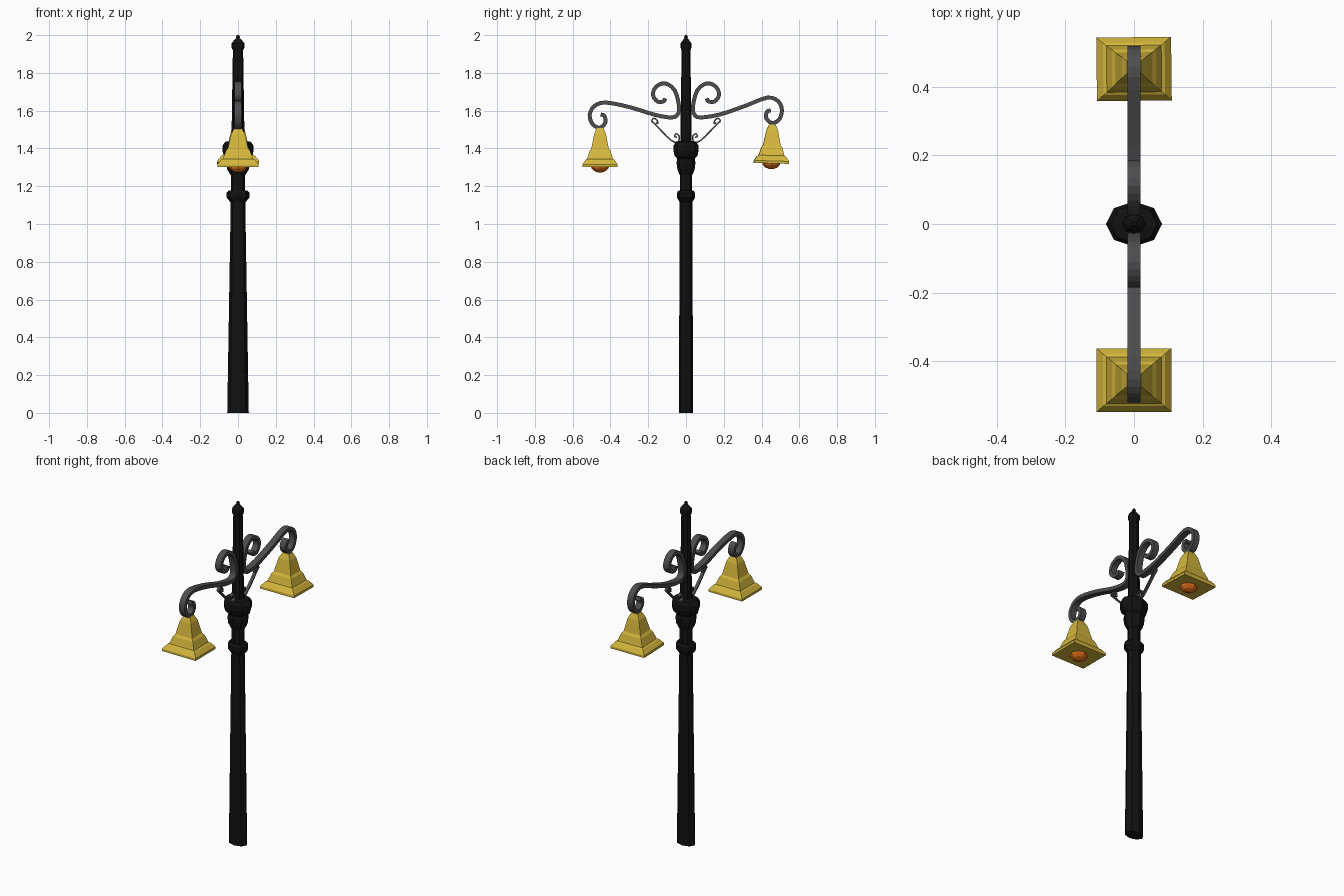
import bpy, bmesh, math
from mathutils import Vector

if "Cube" in bpy.data.objects:
    bpy.data.objects.remove(bpy.data.objects["Cube"])


def material(name, rgb):
    m = bpy.data.materials.new(name)
    m.diffuse_color = (*rgb, 1)
    m.use_nodes = True
    m.node_tree.nodes["Principled BSDF"].inputs["Base Color"].default_value = m.diffuse_color
    return m


BLACK = material("black_iron", (0.006, 0.006, 0.006))
GREY = material("grey_iron", (0.075, 0.075, 0.078))
YELLOW = material("yellow_shade", (0.66, 0.47, 0.045))
ORANGE = material("orange_bulb", (0.75, 0.16, 0.01))


def loft(name, rings, mat):
    """Skin a list of equal-length point rings and cap both ends."""
    bm = bmesh.new()
    vs = [[bm.verts.new(p) for p in r] for r in rings]
    n = len(vs[0])
    for a, b in zip(vs, vs[1:]):
        for i in range(n):
            j = (i + 1) % n
            bm.faces.new((a[i], a[j], b[j], b[i]))
    bm.faces.new(vs[0][::-1])
    bm.faces.new(vs[-1])
    bmesh.ops.recalc_face_normals(bm, faces=bm.faces)
    me = bpy.data.meshes.new(name)
    bm.to_mesh(me)
    bm.free()
    me.materials.append(mat)
    ob = bpy.data.objects.new(name, me)
    bpy.context.collection.objects.link(ob)
    return ob


def tower(name, profile, sides, mat, start=0.0):
    """Stack of polygon rings from (x radius, y radius, z) rows."""
    ang = [start + 2 * math.pi * i / sides for i in range(sides)]
    return loft(name, [[(rx * math.cos(a), ry * math.sin(a), z) for a in ang]
                       for rx, ry, z in profile], mat)


def smooth_path(pts, steps):
    """Catmull-Rom curve through the points."""
    p = [Vector(q) for q in pts]
    p = [2 * p[0] - p[1]] + p + [2 * p[-1] - p[-2]]
    out = []
    for a, b, c, d in zip(p, p[1:], p[2:], p[3:]):
        for k in range(steps):
            t = k / steps
            out.append(0.5 * (2 * b + (c - a) * t + (2 * a - 5 * b + 4 * c - d) * t * t
                              + (3 * b - a - 3 * c + d) * t ** 3))
    return out + [p[-2]]


def ribbon(name, pts, width, thick, steps=3):
    """Flat iron strip that follows a path in the y-z plane."""
    path = smooth_path(pts, steps)
    rings = []
    for i, c in enumerate(path):
        t = (path[min(i + 1, len(path) - 1)] - path[max(i - 1, 0)]).normalized()
        n = Vector((-t.y, t.x)) * thick / 2
        rings.append([(sx * width / 2, c.x + s * n.x, c.y + s * n.y)
                      for sx, s in ((-1, -1), (1, -1), (1, 1), (-1, 1))])
    return loft(name, rings, GREY)


# Post: tapered eight-sided shaft, wider in x than in y
tower("post", [(.057, .038, 0), (.038, .033, 1.14), (.036, .031, 1.36),
               (.027, .023, 1.93)], 8, BLACK)
tower("lower_ring", [(.040, .034, 1.115), (.048, .039, 1.125), (.060, .048, 1.14),
                     (.060, .048, 1.165), (.048, .039, 1.178)], 8, BLACK)
tower("collar", [(.040, .034, 1.26), (.058, .046, 1.29), (.062, .05, 1.325),
                 (.056, .046, 1.345), (.074, .06, 1.36), (.082, .066, 1.385),
                 (.082, .066, 1.415), (.068, .055, 1.435), (.036, .03, 1.44)], 8, BLACK)
tower("finial", [(.028, .024, 1.92), (.034, .029, 1.935), (.034, .029, 1.957),
                 (.017, .014, 1.977), (.009, .008, 1.983), (.011, .01, 1.991),
                 (.004, .004, 2.0)], 8, BLACK)

# Scrolled arms: the two sides hang at slightly different heights
scroll = [(.110, 1.665), (.118, 1.650), (.150, 1.648), (.175, 1.682), (.160, 1.725),
          (.112, 1.745), (.060, 1.708), (.037, 1.625), (.043, 1.582), (.075, 1.564)]
reach = {"left": (-1, [(.165, 1.578), (.296, 1.618), (.425, 1.643), (.485, 1.624),
                       (.510, 1.577), (.495, 1.530), (.458, 1.509), (.427, 1.536),
                       (.432, 1.572), (.452, 1.580)]),
         "right": (1, [(.180, 1.580), (.312, 1.625), (.430, 1.669), (.488, 1.650),
                       (.508, 1.603), (.493, 1.553), (.455, 1.534), (.424, 1.562),
                       (.429, 1.594), (.449, 1.602)])}
brace = [(.160, 1.538), (.150, 1.530), (.152, 1.548), (.170, 1.560), (.182, 1.545),
         (.165, 1.530), (.100, 1.462), (.060, 1.432), (.038, 1.440), (.036, 1.466),
         (.052, 1.478), (.060, 1.464), (.048, 1.458)]
shade = [(.020, .018, 1.508), (.036, .031, 1.477), (.054, .046, 1.400),
         (.064, .055, 1.388), (.080, .068, 1.345), (.090, .076, 1.340),
         (.109, .0925, 1.316), (.109, .0925, 1.303)]
lamp_pose = {"left": (-.455, 0, 0, 0), "right": (.457, .018, -.028, .012)}
R2 = math.sqrt(2)
for side, (sy, tail) in reach.items():
    ribbon(side + "_arm", [(sy * y, z) for y, z in scroll + tail], .037, .021)
    ribbon(side + "_brace", [(sy * y, z) for y, z in brace], .018, .008, 2)

    # Square bell shade with a low-poly bulb beneath
    cy, dz, tilt, turn = lamp_pose[side]
    bell = tower(side + "_lamp_shade", [(a * R2, b * R2, z - 1.5) for a, b, z in shade],
                 4, YELLOW, math.pi / 4)
    bulb = tower(side + "_bulb", [(.053 * math.cos(t), .05 * math.sin(math.pi / 2 - t),
                                   -.188 - .040 * math.sin(t))
                                  for t in (0, .45, .9, 1.35)], 8, ORANGE)
    for ob in (bell, bulb):
        ob.location = (0, cy, 1.5 + dz)
        ob.rotation_euler = (tilt, 0, turn)
